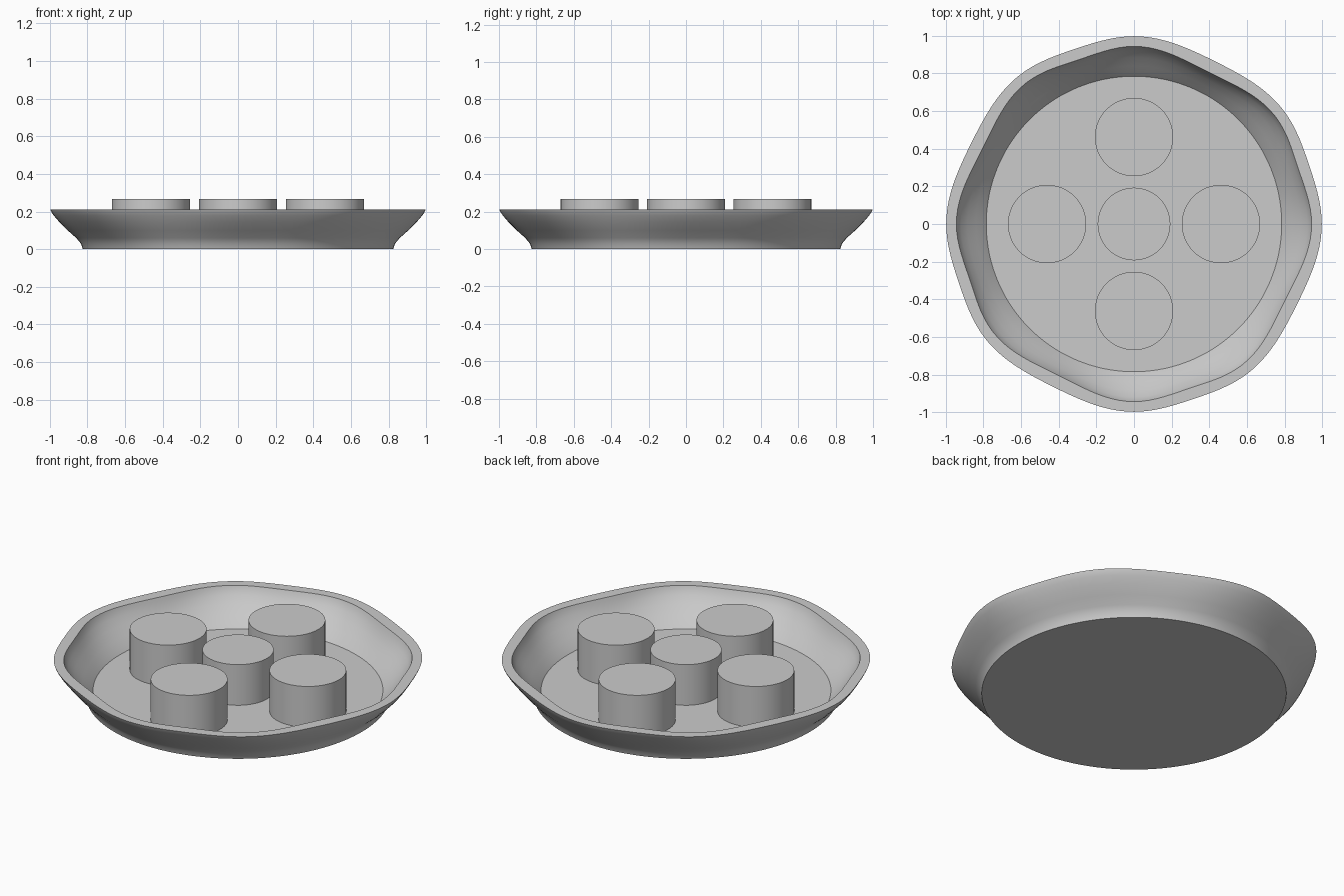
import bpy, bmesh
from math import cos, sin, pi, radians

cube = bpy.data.objects.get("Cube")
if cube:
    bpy.data.objects.remove(cube)

grey = bpy.data.materials.new("plain grey")
grey.use_nodes = True
colour = (0.6, 0.6, 0.6, 1)
grey.diffuse_color = colour
grey.node_tree.nodes["Principled BSDF"].inputs["Base Color"].default_value = colour

SEGMENTS = 144
FLOOR_Z = 0.025
LOBE = 37  # angle from one lobe to the next; the pair repeats every quarter turn


def dip(angle):
    """Depth of the hollow between two rim lobes, zero on each lobe."""
    a = angle % 90
    if a < LOBE:
        return 0.016 * (1 - cos(2 * pi * a / LOBE)) / 2
    return 0.032 * (1 - cos(2 * pi * (a - LOBE) / (90 - LOBE))) / 2


def finish(bm, name):
    bmesh.ops.recalc_face_normals(bm, faces=bm.faces)
    mesh = bpy.data.meshes.new(name)
    bm.to_mesh(mesh)
    bm.free()
    mesh.materials.append(grey)
    obj = bpy.data.objects.new(name, mesh)
    bpy.context.collection.objects.link(obj)
    bpy.ops.object.select_all(action="DESELECT")
    obj.select_set(True)
    bpy.context.view_layer.objects.active = obj
    bpy.ops.object.shade_smooth_by_angle(angle=radians(35))
    return obj


# Dish: a flared wall whose round foot blends into a wavy rim
# Each entry is radius, height and how strongly the rim waves act there
outer = [(0.825, 0, 0), (0.835, 0.03, 0.05), (0.86, 0.06, 0.2), (0.905, 0.1, 0.45),
         (0.95, 0.145, 0.75), (0.98, 0.18, 0.95), (0.993, 0.2, 1), (0.998, 0.212, 1)]
inner = [(0.944, 0.212, 1.4), (0.938, 0.195, 1.4), (0.92, 0.165, 1.2), (0.885, 0.125, 0.8),
         (0.84, 0.08, 0.4), (0.805, 0.047, 0.1), (0.785, FLOOR_Z, 0)]

bm = bmesh.new()
rings = []
for radius, z, wave in outer + inner:
    ring = []
    for i in range(SEGMENTS):
        angle = 360 * i / SEGMENTS
        r = radius - wave * dip(angle)
        ring.append(bm.verts.new((r * cos(radians(angle)), r * sin(radians(angle)), z)))
    rings.append(ring)
for low, high in zip(rings, rings[1:]):
    for i in range(SEGMENTS):
        j = (i + 1) % SEGMENTS
        bm.faces.new((low[i], low[j], high[j], high[i]))
bm.faces.new(rings[0])
bm.faces.new(rings[-1])
finish(bm, "dish")


# Round pegs standing on the floor
def peg(name, x, y, radius, top=0.268):
    bm = bmesh.new()
    bmesh.ops.create_cone(bm, cap_ends=True, segments=64, radius1=radius,
                          radius2=radius, depth=top - FLOOR_Z)
    bmesh.ops.translate(bm, verts=bm.verts, vec=(x, y, (top + FLOOR_Z) / 2))
    finish(bm, name)


peg("centre_peg", 0, 0, 0.193)
for name, dx, dy in (("left", 1, 0), ("back", 0, 1), ("right", -1, 0), ("front", 0, -1)):
    peg(name + "_peg", 0.462 * dx, 0.462 * dy, 0.208)
